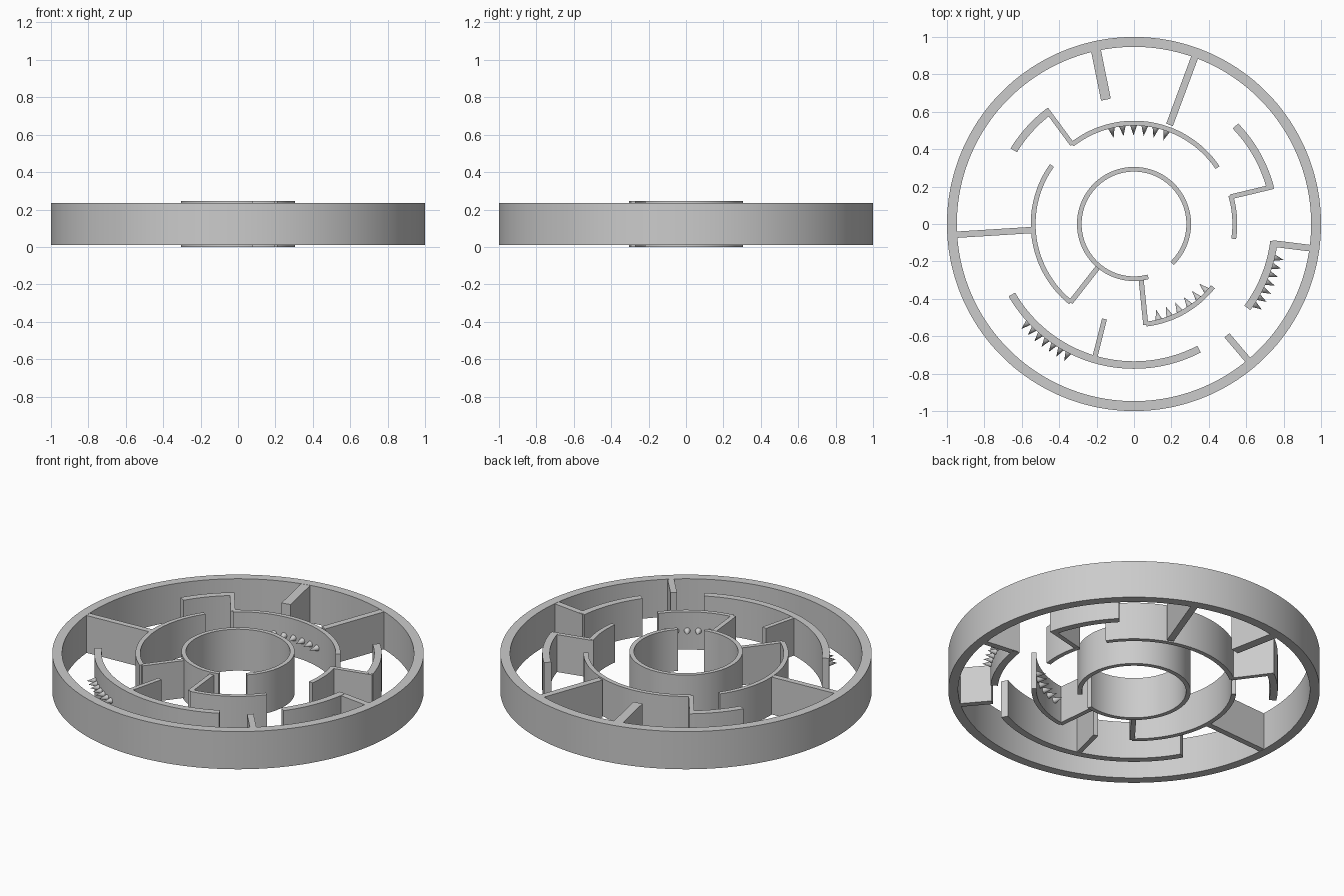
import bpy, bmesh
from math import sin, cos, radians, hypot, ceil
from mathutils import Matrix, Vector

if "Cube" in bpy.data.objects:
    bpy.data.objects.remove(bpy.data.objects["Cube"])

Z0, Z1 = 0.011, 0.235      # wall height range
MID = (Z0 + Z1) / 2


def finish(bm, name):
    bmesh.ops.recalc_face_normals(bm, faces=bm.faces[:])
    mesh = bpy.data.meshes.new(name)
    bm.to_mesh(mesh)
    bm.free()
    ob = bpy.data.objects.new(name, mesh)
    bpy.context.collection.objects.link(ob)
    bpy.ops.object.select_all(action='DESELECT')
    ob.select_set(True)
    bpy.context.view_layer.objects.active = ob
    bpy.ops.object.shade_smooth_by_angle(angle=radians(30))
    return ob


def arc_wall(name, r_in, r_out, a0, a1, z0=Z0, z1=Z1):
    """Curved wall: rectangular section swept from angle a0 to a1 (degrees)."""
    bm = bmesh.new()
    closed = abs(a1 - a0) >= 360
    n = ceil(abs(a1 - a0) / 2)
    sections = []
    for i in range(n if closed else n + 1):
        a = radians(a0 + (a1 - a0) * i / n)
        sections.append([bm.verts.new((r * cos(a), r * sin(a), z)) for r, z in
                         ((r_in, z0), (r_out, z0), (r_out, z1), (r_in, z1))])
    for i in range(n):
        s, t = sections[i], sections[(i + 1) % len(sections)]
        for k in range(4):
            bm.faces.new((s[k], s[(k + 1) % 4], t[(k + 1) % 4], t[k]))
    if not closed:
        bm.faces.new(sections[0])
        bm.faces.new(sections[-1])
    return finish(bm, name)


def straight_wall(name, p, q, width):
    """Flat upright wall from p to q."""
    p, q = Vector(p), Vector(q)
    d = q - p
    bm = bmesh.new()
    bmesh.ops.create_cube(bm, size=1, matrix=Matrix.Translation((*((p + q) / 2), MID))
                          @ Vector((d.x, d.y, 0)).to_track_quat('X', 'Z').to_matrix().to_4x4()
                          @ Matrix.Diagonal((d.length, width, Z1 - Z0 - 0.002, 1)))
    return finish(bm, name)


def spikes(name, r_base, r_tip, a0, a1, count, radius=0.018):
    """Row of small cones along an arc at mid height."""
    bm = bmesh.new()
    for i in range(count):
        a = radians(a0 + (a1 - a0) * i / (count - 1))
        u = Vector((cos(a), sin(a), 0))
        axis = u if r_tip > r_base else -u
        c = u * (r_base + r_tip) / 2 + Vector((0, 0, MID))
        bmesh.ops.create_cone(bm, cap_ends=True, segments=20, radius1=radius, radius2=0,
                              depth=abs(r_tip - r_base), matrix=Matrix.Translation(c)
                              @ axis.to_track_quat('Z', 'Y').to_matrix().to_4x4())
    return finish(bm, name)


# Outer rim and taller hub ring with a gap
arc_wall("outer_rim", 0.947, 1.0, 0, 360)
arc_wall("hub_ring", 0.28, 0.305, -46, 285, 0.0, 0.246)

# Middle ring and outer ring wall segments
for i, (a0, a1) in enumerate([(34, 128), (144.5, 231), (-8.5, 16.5), (-83, -38.5)]):
    arc_wall(f"middle_arc_{i}", 0.526, 0.552, a0, a1)
for i, (a0, a1) in enumerate([(210, 297.5), (-36.5, -7), (15, 44), (127, 148.5)]):
    arc_wall(f"large_arc_{i}", 0.734, 0.774, a0, a1)

# Straight walls between rings
for i, (p, q, w) in enumerate([
        ((-0.207, 0.945), (-0.15, 0.665), 0.053),
        ((0.333, 0.915), (0.19, 0.53), 0.038),
        ((-0.96, -0.058), (-0.54, -0.032), 0.034),
        ((-0.47, 0.615), (-0.33, 0.425), 0.025),
        ((0.745, 0.2), (0.515, 0.145), 0.026),
        ((-0.19, -0.228), (-0.34, -0.42), 0.027),
        ((0.037, -0.285), (0.063, -0.54), 0.027),
        ((-0.158, -0.508), (-0.21, -0.715), 0.027),
        ((0.497, -0.595), (0.62, -0.74), 0.035),
        ((0.74, -0.104), (0.95, -0.13), 0.035)]):
    straight_wall(f"straight_wall_{i}", p, q, w)

# Spike rows: inside the middle arcs, outside the large arcs
spikes("spikes_top", 0.528, 0.473, 103.3, 70.7, 6)
spikes("spikes_bottom", 0.528, 0.473, -75.5, -42.5, 6)
spikes("spikes_right", 0.77, 0.822, -13.5, -33.8, 7)
spikes("spikes_left", 0.77, 0.822, 223, 243, 7)
